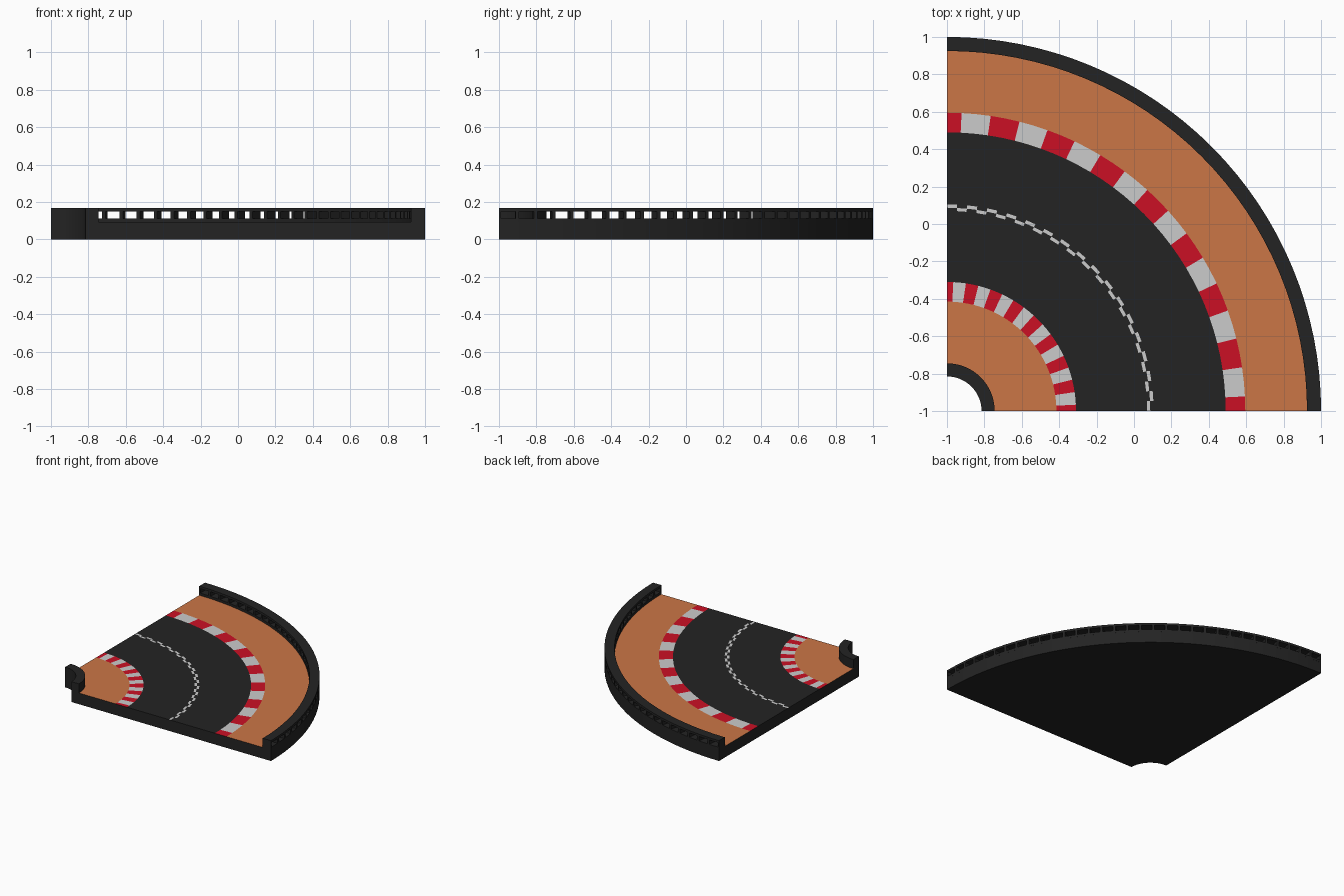
import bpy, bmesh
from math import sin, cos, pi, radians

cube = bpy.data.objects.get("Cube")
if cube:
    bpy.data.objects.remove(cube)

SEGMENTS = 32
STEP = pi / 2 / SEGMENTS
DECK, RAIL_TOP = 0.092, 0.167


def material(name, colour):
    mat = bpy.data.materials.new(name)
    mat.use_nodes = True
    mat.diffuse_color = (*colour, 1)
    bsdf = mat.node_tree.nodes["Principled BSDF"]
    bsdf.inputs["Base Color"].default_value = (*colour, 1)
    bsdf.inputs["Roughness"].default_value = 0.8
    return mat


MATERIALS = [
    material("black plastic", (0.017, 0.017, 0.017)),
    material("orange border", (0.6, 0.18, 0.062)),
    material("kerb red", (0.6, 0.005, 0.018)),
    material("light grey paint", (0.6, 0.6, 0.6)),
]
BLACK, ORANGE, RED, GREY = range(4)


def swept_cells(name, angles, radii, heights, solid=None, paint=None):
    """Quarter ring made of cells; only faces on the outside of solid cells are made."""
    size = (len(angles) - 1, len(radii) - 1, len(heights) - 1)

    def filled(cell):
        inside = all(0 <= c < n for c, n in zip(cell, size))
        return inside and (solid is None or solid(*cell))

    bm = bmesh.new()
    verts = {}

    def vert(key):
        if key not in verts:
            a, r, z = angles[key[0]], radii[key[1]], heights[key[2]]
            verts[key] = bm.verts.new((r * cos(a) - 1, r * sin(a) - 1, z))
        return verts[key]

    cells = [(i, j, k) for i in range(size[0]) for j in range(size[1]) for k in range(size[2])]
    for cell in filter(filled, cells):
        for axis in range(3):
            for side in (0, 1):
                neighbour = list(cell)
                neighbour[axis] += 2 * side - 1
                if filled(neighbour):
                    continue
                u, v = [n for n in range(3) if n != axis]
                corners = []
                for du, dv in ((0, 0), (1, 0), (1, 1), (0, 1)):
                    key = list(cell)
                    key[axis] += side
                    key[u] += du
                    key[v] += dv
                    corners.append(vert(tuple(key)))
                face = bm.faces.new(corners)
                if paint and axis == 2 and side == 1:
                    face.material_index = paint(*cell[:2])
    bmesh.ops.recalc_face_normals(bm, faces=bm.faces)
    mesh = bpy.data.meshes.new(name)
    bm.to_mesh(mesh)
    bm.free()
    for mat in MATERIALS if paint else MATERIALS[:1]:
        mesh.materials.append(mat)
    obj = bpy.data.objects.new(name, mesh)
    bpy.context.collection.objects.link(obj)
    bpy.ops.object.select_all(action="DESELECT")
    obj.select_set(True)
    bpy.context.view_layer.objects.active = obj
    bpy.ops.object.shade_smooth_by_angle(angle=radians(30))
    return obj


# Painted bands of the deck, from the inside of the bend outwards
BANDS = ["edge", "border", "kerb", "road", "dash_even", "dash_odd",
         "road", "kerb", "border", "edge"]
BAND_RADII = [0.185, 0.255, 0.585, 0.69, 1.07, 1.087, 1.105, 1.49, 1.595, 1.925, 2.0]


def deck_paint(segment, band):
    kind = BANDS[band]
    if kind == "border":
        return ORANGE
    if kind == "kerb":
        return GREY if (segment + 1) // 2 % 2 else RED
    if kind == "dash_even":
        return BLACK if segment % 2 else GREY
    if kind == "dash_odd":
        return GREY if segment % 2 else BLACK
    return BLACK


# Track deck
seg_angles = [i * STEP for i in range(SEGMENTS + 1)]
swept_cells("track_deck", seg_angles, BAND_RADII, [0, DECK], paint=deck_paint)

# Solid wall on the inside of the bend
swept_cells("inner_wall", seg_angles, BAND_RADII[:2], [DECK, RAIL_TOP])

# Outer guard rail with a row of rectangular openings
post_angles = [(i + f) * STEP for i in range(SEGMENTS) for f in (0, 0.1, 0.9)] + [pi / 2]
swept_cells("outer_guard_rail", post_angles, BAND_RADII[-2:],
            [DECK, 0.112, 0.149, RAIL_TOP],
            solid=lambda i, j, k: not (i % 3 == 1 and k == 1))
